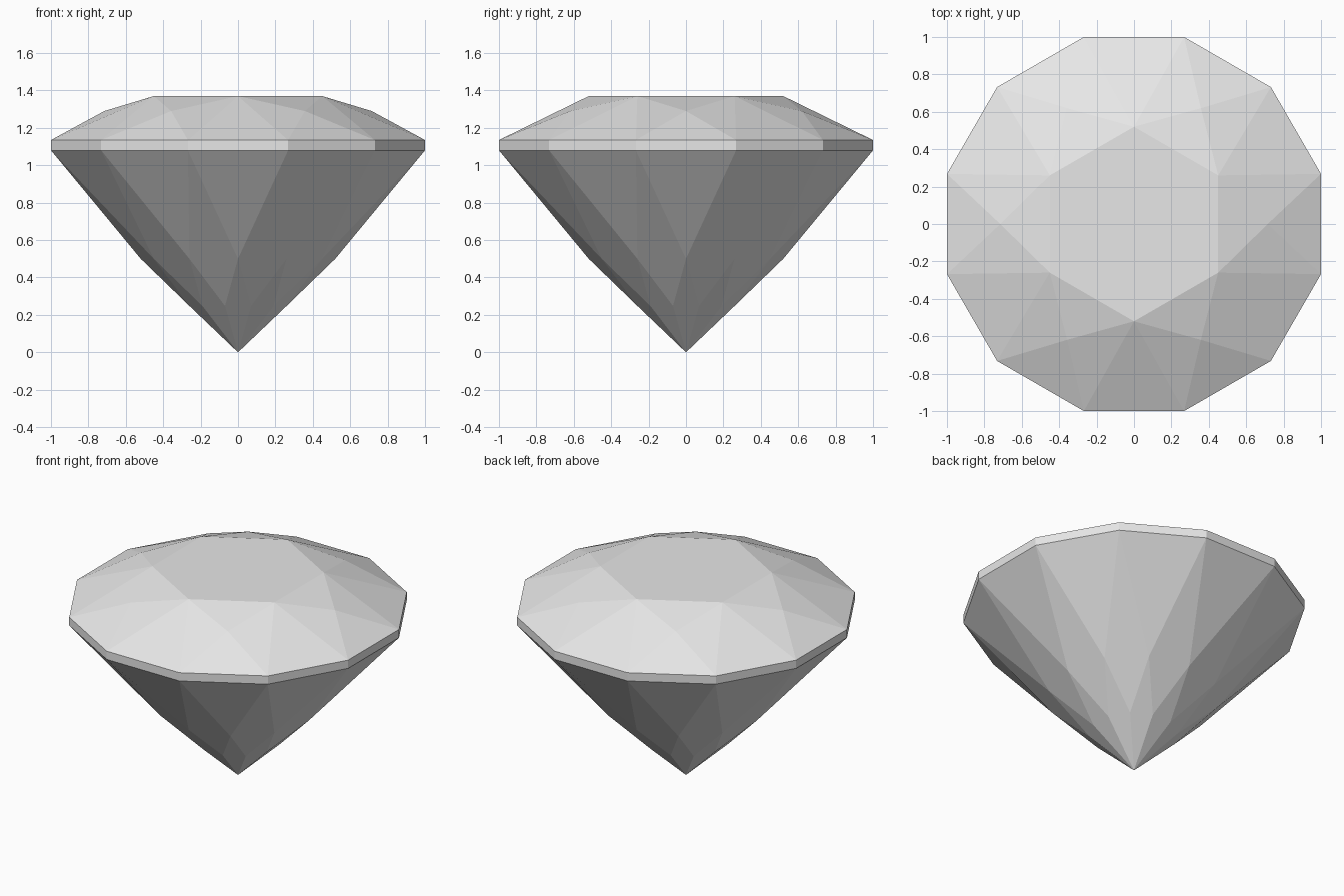
import bpy, bmesh
from math import cos, sin, radians

if "Cube" in bpy.data.objects:
    bpy.data.objects.remove(bpy.data.objects["Cube"], do_unlink=True)

GIRDLE_R = 1 / cos(radians(15))

mat = bpy.data.materials.new("pale_grey")
mat.use_nodes = True
colour = (0.8, 0.8, 0.8, 1)
mat.diffuse_color = colour
mat.node_tree.nodes["Principled BSDF"].inputs["Base Color"].default_value = colour

bm = bmesh.new()


def ring(count, radius, z, start):
    """Evenly spaced vertices around the axis, from the start angle in degrees."""
    angles = [radians(start + 360 * i / count) for i in range(count)]
    return [bm.verts.new((radius * cos(a), radius * sin(a), z)) for a in angles]


# Rings from top to bottom
table = ring(6, 0.52, 1.37, 30)
star = ring(6, 0.715, 1.29, 60)
upper = ring(12, GIRDLE_R, 1.135, 15)
lower = ring(12, GIRDLE_R, 1.08, 15)
belly = ring(12, 0.52, 0.5, 30)
tip_ring = ring(12, 0.269, 0.248, 15)
culet = bm.verts.new((0, 0, 0))

# Crown: flat table, star facets, bezel facets and upper girdle facets
bm.faces.new(table)
for i in range(6):
    j = (i + 1) % 6
    g0, g1, g2 = (upper[(2 * i + k) % 12] for k in range(3))
    bm.faces.new((table[i], star[i], table[j]))
    bm.faces.new((table[i], g0, g1))
    bm.faces.new((table[i], g1, star[i]))
    bm.faces.new((star[i], g1, g2))
    bm.faces.new((star[i], g2, table[j]))

# Girdle band, then the pavilion's triangles and kites down to the point
for i in range(12):
    j = (i + 1) % 12
    bm.faces.new((upper[i], lower[i], lower[j], upper[j]))
    bm.faces.new((lower[i], belly[i], lower[j]))
    bm.faces.new((lower[i], belly[i - 1], tip_ring[i], belly[i]))
    bm.faces.new((belly[i], tip_ring[i], culet, tip_ring[j]))

bmesh.ops.recalc_face_normals(bm, faces=bm.faces)
mesh = bpy.data.meshes.new("cut_gem")
bm.to_mesh(mesh)
bm.free()
mesh.materials.append(mat)
gem = bpy.data.objects.new("cut_gem", mesh)
bpy.context.collection.objects.link(gem)
